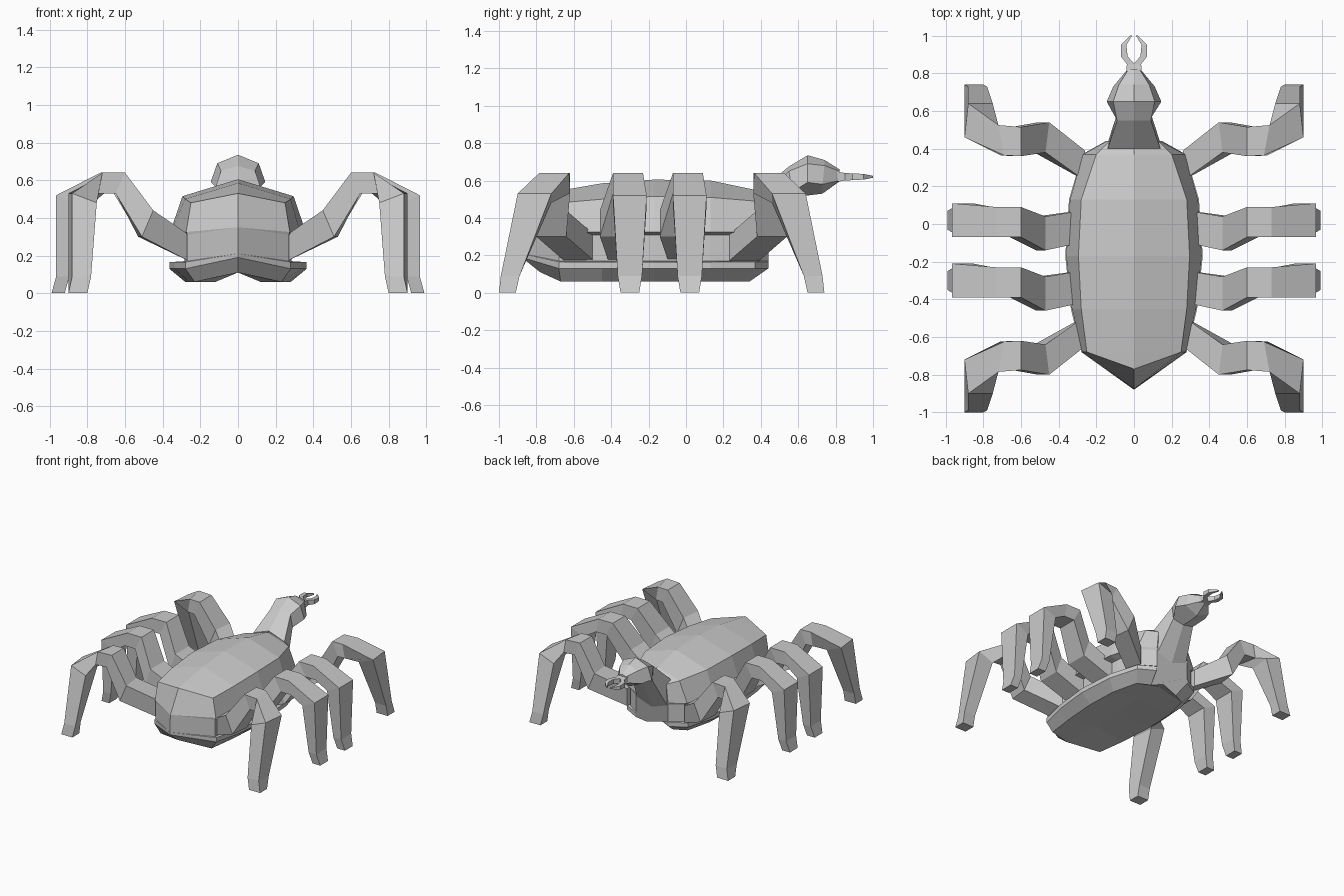
import bpy
import bmesh

cube = bpy.data.objects.get("Cube")
if cube:
    bpy.data.objects.remove(cube, do_unlink=True)

grey = bpy.data.materials.new("plain_grey")
grey.use_nodes = True
COLOUR = (0.6, 0.6, 0.6, 1)
grey.diffuse_color = COLOUR
grey.node_tree.nodes["Principled BSDF"].inputs["Base Color"].default_value = COLOUR


def loft(name, rings, cap_start=True, cap_end=True):
    """Skin a row of equal closed rings into a flat-shaded object."""
    bm = bmesh.new()
    rows = [[bm.verts.new(p) for p in ring] for ring in rings]
    n = len(rows[0])
    for a, b in zip(rows, rows[1:]):
        for i in range(n):
            j = (i + 1) % n
            bm.faces.new((a[i], a[j], b[j], b[i]))
    if cap_start:
        bm.faces.new(rows[0])
    if cap_end:
        bm.faces.new(rows[-1])
    bmesh.ops.remove_doubles(bm, verts=bm.verts, dist=0.0005)
    bmesh.ops.recalc_face_normals(bm, faces=bm.faces)
    mesh = bpy.data.meshes.new(name)
    bm.to_mesh(mesh)
    bm.free()
    mesh.materials.append(grey)
    obj = bpy.data.objects.new(name, mesh)
    bpy.context.collection.objects.link(obj)
    return obj


def symmetric(half):
    """Close a half profile, which starts and ends on x = 0."""
    return half + [(-x, y, z) for x, y, z in half[-2:0:-1]]


# Body: chevron section with a rim, a recessed flank and a sloping shell
def section(y, half, shoulder, ridge_z, shoulder_z, recess, y_low, low):
    inner = half - recess
    return symmetric([
        (0, y_low, 0.11), (low, y_low, 0.06),
        (half, y, 0.13), (half, y, 0.165),
        (inner, y, 0.17), (inner, y, 0.31),
        (half - 0.005, y, 0.325), (shoulder, y, shoulder_z), (0, y, ridge_z)])


tail = symmetric([
    (0, -0.78, 0.11), (0, -0.78, 0.11), (0, -0.88, 0.19), (0, -0.88, 0.21),
    (0, -0.88, 0.21), (0, -0.875, 0.35), (0, -0.875, 0.35),
    (0, -0.77, 0.53), (0, -0.77, 0.53)])
loft("body", [
    tail,
    section(-0.68, 0.28, 0.25, 0.545, 0.48, 0.01, -0.67, 0.23),
    section(-0.45, 0.335, 0.28, 0.585, 0.50, 0.06, -0.45, 0.26),
    section(-0.17, 0.365, 0.295, 0.605, 0.515, 0.08, -0.17, 0.28),
    section(0.13, 0.345, 0.28, 0.60, 0.51, 0.07, 0.08, 0.27),
    section(0.37, 0.275, 0.20, 0.55, 0.49, 0.03, 0.29, 0.22),
    section(0.44, 0.15, 0.13, 0.53, 0.47, 0.005, 0.34, 0.12),
], cap_start=False)


# Neck and head: six-sided rings
def head_ring(y_top, y_bot, top, up, up_w, low, low_w, bottom):
    return symmetric([(0, y_bot, bottom), (low_w, y_bot, low),
                      (up_w, y_top, up), (0, y_top, top)])


loft("neck_and_head", [
    head_ring(0.40, 0.43, 0.55, 0.50, 0.14, 0.28, 0.14, 0.23),
    head_ring(0.55, 0.57, 0.675, 0.65, 0.09, 0.54, 0.095, 0.52),
    head_ring(0.65, 0.65, 0.735, 0.69, 0.11, 0.59, 0.145, 0.52),
    head_ring(0.74, 0.73, 0.71, 0.68, 0.08, 0.58, 0.11, 0.53),
    head_ring(0.82, 0.82, 0.66, 0.65, 0.03, 0.60, 0.035, 0.595),
])

# Legs: each ring is an upper edge (inner side, outer side) plus an offset
# ax, ay, bx, by, height, underside dx, underside dz
CORNER = [
    (0.26, -0.49, 0.26, -0.65, 0.31, 0.00, -0.14),
    (0.47, -0.64, 0.45, -0.80, 0.44, 0.06, -0.14),
    (0.60, -0.62, 0.60, -0.775, 0.64, 0.05, -0.11),
    (0.69, -0.625, 0.72, -0.785, 0.64, 0.02, -0.11),
    (0.90, -0.72, 0.88, -0.90, 0.53, -0.13, -0.05),
    (0.90, -0.89, 0.88, -0.99, 0.09, -0.10, 0.00),
    (0.90, -0.91, 0.90, -1.00, 0.00, -0.10, 0.00),
]
# x, centre y, half width, height, underside dx, underside dz
MIDDLE = [
    (0.26, -0.01, 0.085, 0.31, 0.00, -0.14),
    (0.47, -0.05, 0.09, 0.44, 0.05, -0.14),
    (0.60, 0.01, 0.08, 0.64, 0.06, -0.11),
    (0.73, 0.01, 0.08, 0.64, 0.02, -0.11),
    (0.965, 0.02, 0.09, 0.52, -0.11, -0.05),
    (0.965, 0.02, 0.065, 0.09, -0.07, 0.00),
    (0.99, 0.02, 0.05, 0.00, -0.07, 0.00),
]
middle_edges = [(x, y + w, x, y - w, z, dx, dz) for x, y, w, z, dx, dz in MIDDLE]


def leg(name, edges, side, place_y):
    rings = []
    for ax, ay, bx, by, z, dx, dz in edges:
        ring = [(ax, ay, z), (bx, by, z),
                (bx + dx, by, z + dz), (ax + dx, ay, z + dz)]
        rings.append([(side * x, place_y(y), h) for x, y, h in ring])
    loft(name, rings)


# Pincers: square-section prongs curving inward at the tips
PRONG = [(0.012, 0.79, 0.03), (0.018, 0.85, 0.02), (0.052, 0.89, 0.018),
         (0.055, 0.95, 0.015), (0.016, 1.0, 0.005)]

for side, label in ((1, "left"), (-1, "right")):
    leg("rear_leg_" + label, CORNER, side, lambda y: y)
    leg("front_leg_" + label, CORNER, side, lambda y: -0.26 - y)
    leg("middle_front_leg_" + label, middle_edges, side, lambda y: y)
    leg("middle_rear_leg_" + label, middle_edges, side, lambda y: y - 0.32)
    loft("pincer_" + label, [
        [(side * (x + u * r), y, 0.62 + v * r)
         for u, v in ((-1, -1), (1, -1), (1, 1), (-1, 1))]
        for x, y, r in PRONG])
